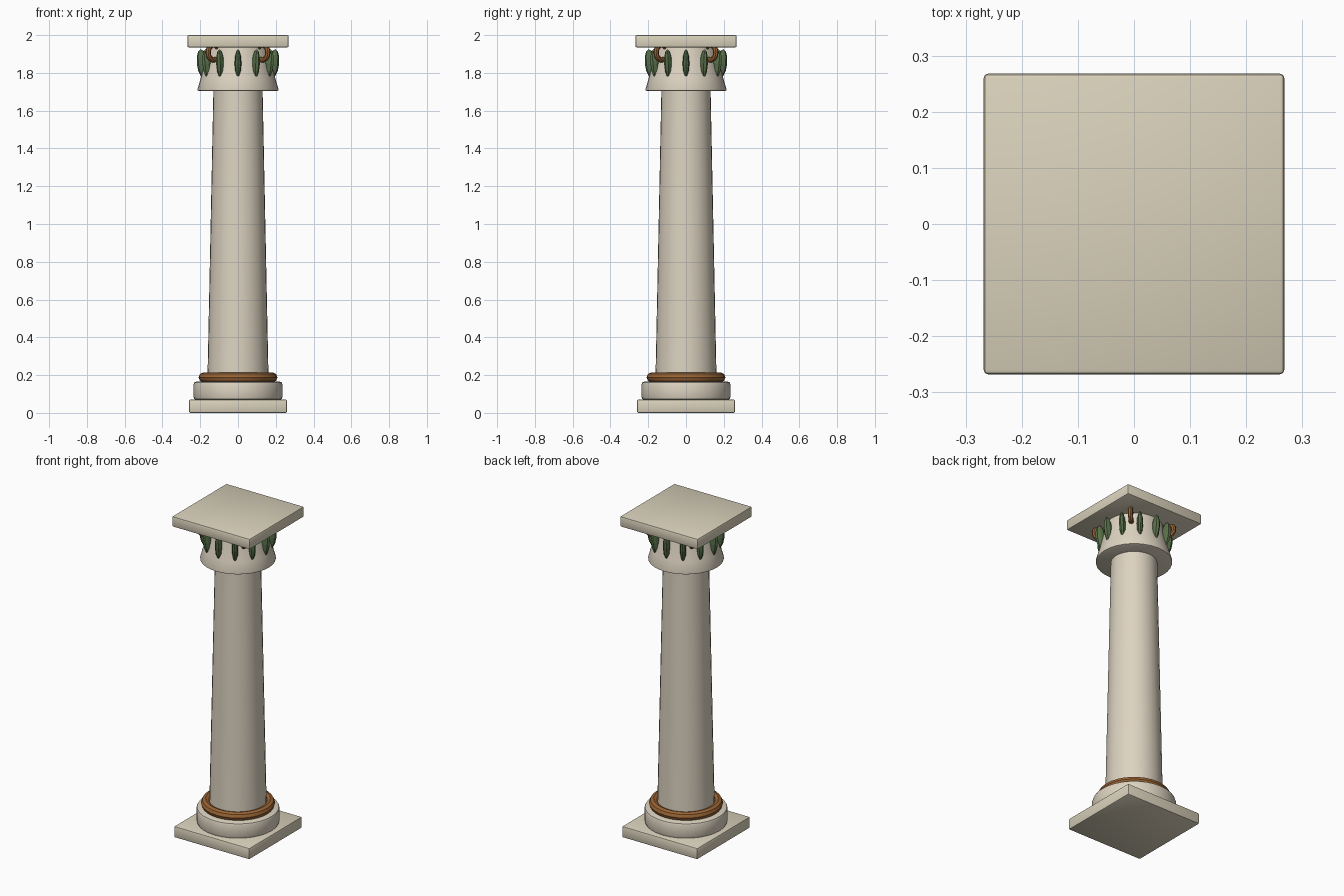
import bpy, bmesh, math
from mathutils import Matrix

cube = bpy.data.objects.get("Cube")
if cube:
    bpy.data.objects.remove(cube, do_unlink=True)


def material(name, rgb):
    m = bpy.data.materials.new(name)
    m.use_nodes = True
    m.diffuse_color = (*rgb, 1)
    m.node_tree.nodes["Principled BSDF"].inputs["Base Color"].default_value = (*rgb, 1)
    return m


STONE = material("warm stone", (0.72, 0.65, 0.53))
SLAB = material("slab stone", (0.70, 0.64, 0.50))
BRONZE = material("bronze", (0.33, 0.13, 0.035))
LEAF = material("leaf green", (0.095, 0.16, 0.065))


def finish(name, bm, mat, smooth=True):
    bmesh.ops.recalc_face_normals(bm, faces=bm.faces)
    me = bpy.data.meshes.new(name)
    bm.to_mesh(me)
    bm.free()
    me.materials.append(mat)
    ob = bpy.data.objects.new(name, me)
    bpy.context.collection.objects.link(ob)
    if smooth:
        bpy.ops.object.select_all(action="DESELECT")
        ob.select_set(True)
        bpy.context.view_layer.objects.active = ob
        bpy.ops.object.shade_smooth_by_angle(angle=math.radians(35))
    return ob


def slab(name, half, z0, z1):
    """Square slab with softened edges."""
    bm = bmesh.new()
    bmesh.ops.create_cube(bm, size=1, matrix=Matrix.Translation((0, 0, (z0 + z1) / 2))
                          @ Matrix.Diagonal((2 * half, 2 * half, z1 - z0, 1)))
    bmesh.ops.bevel(bm, geom=bm.edges[:], offset=0.008, segments=2,
                    profile=0.5, affect="EDGES")
    finish(name, bm, SLAB)


def turned(name, profile, mat, sides=32):
    """Closed solid of revolution from (radius, height) points."""
    bm = bmesh.new()
    rings = [[bm.verts.new((r * math.cos(math.tau * i / sides),
                            r * math.sin(math.tau * i / sides), z))
              for i in range(sides)] for r, z in profile]
    for low, high in zip(rings, rings[1:]):
        for i in range(sides):
            j = (i + 1) % sides
            bm.faces.new((low[i], low[j], high[j], high[i]))
    bm.faces.new(rings[0])
    bm.faces.new(rings[-1])
    finish(name, bm, mat)


def ring(name, major, minor, mat, matrix, around=32, section=8):
    """Torus about the local z axis, placed by a matrix."""
    bm = bmesh.new()
    grid = []
    for i in range(around):
        a = math.tau * i / around
        row = []
        for k in range(section):
            t = math.tau * k / section
            r = major + minor * math.cos(t)
            row.append(bm.verts.new((r * math.cos(a), r * math.sin(a), minor * math.sin(t))))
        grid.append(row)
    for i in range(around):
        for k in range(section):
            n, m = (i + 1) % around, (k + 1) % section
            bm.faces.new((grid[i][k], grid[n][k], grid[n][m], grid[i][m]))
    bm.transform(matrix)
    finish(name, bm, mat)


# Base: square plinth, round drum and bronze ring
slab("plinth", 0.26, 0, 0.07)
turned("base_drum", [(0.223, 0.07), (0.231, 0.073), (0.235, 0.083),
                     (0.235, 0.152), (0.231, 0.162), (0.223, 0.165)], STONE)
ring("base_ring", 0.183, 0.026, BRONZE, Matrix.Translation((0, 0, 0.188)))

# Tapered shaft
turned("shaft", [(0.162, 0.165), (0.13, 1.72)], STONE)

# Capital: bell, narrow at the top, under a square slab
turned("capital_bell", [(0.207, 1.704), (0.213, 1.707), (0.214, 1.714),
                        (0.197, 1.775), (0.178, 1.85), (0.16, 1.94)], STONE)
slab("abacus", 0.268, 1.935, 2.0)

# Pointed leaves around the bell
LEAVES = 12
for i in range(LEAVES):
    bm = bmesh.new()
    bmesh.ops.create_uvsphere(bm, u_segments=8, v_segments=6, radius=1)
    bm.transform(Matrix.Rotation(math.tau * i / LEAVES, 4, "Z")
                 @ Matrix.Translation((0.19, 0, 1.85))
                 @ Matrix.Rotation(0.1, 4, "Y")
                 @ Matrix.Diagonal((0.028, 0.018, 0.076, 1)))
    finish(f"leaf_{i + 1}", bm, LEAF, smooth=False)

# Upright scroll rings below the slab corners
for i in range(4):
    place = (Matrix.Rotation(math.radians(45 + 90 * i), 4, "Z")
             @ Matrix.Translation((0.183, 0, 1.908))
             @ Matrix.Rotation(math.radians(90), 4, "X"))
    ring(f"corner_scroll_{i + 1}", 0.04, 0.014, BRONZE, place, around=20)
